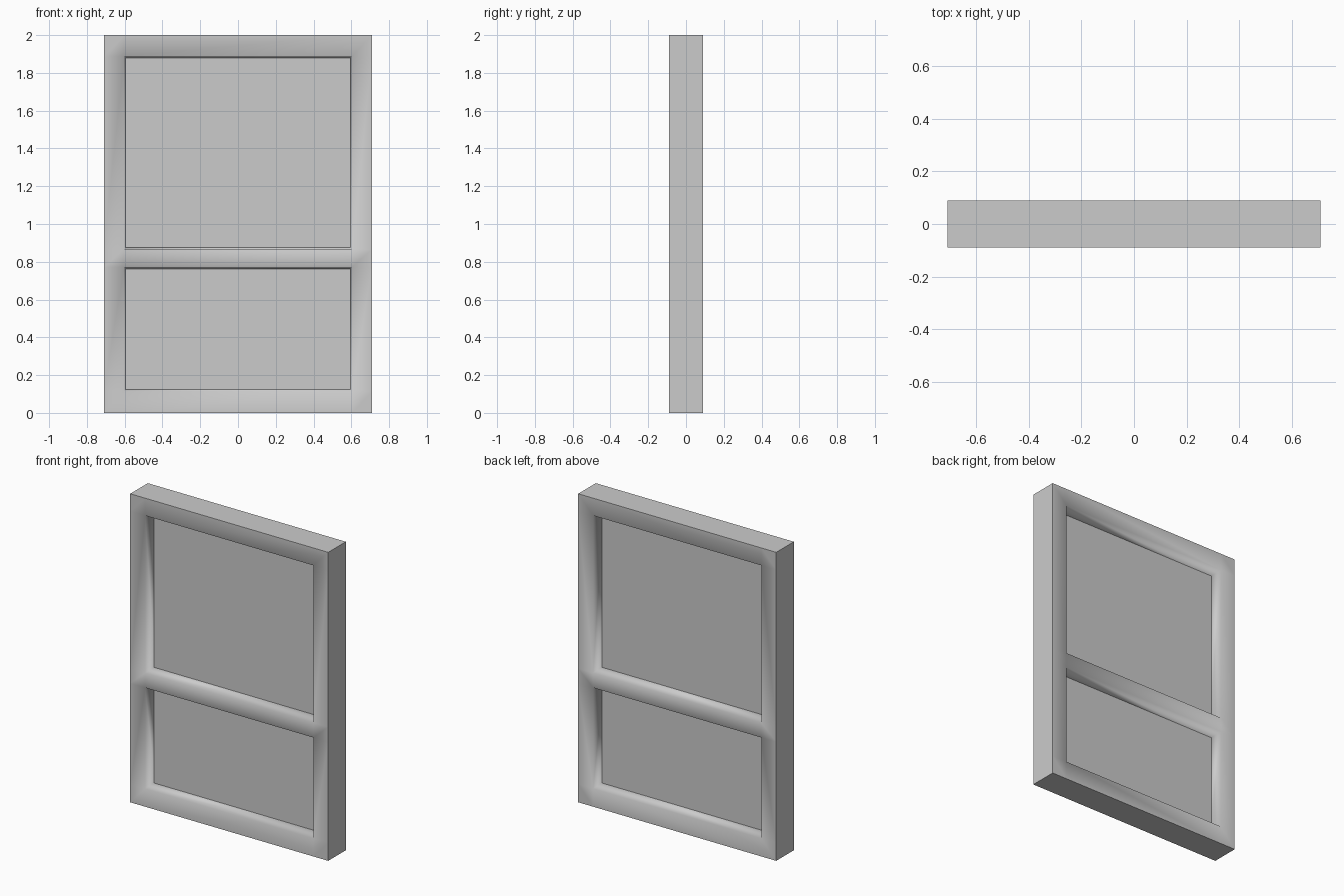
import bpy, bmesh

if "Cube" in bpy.data.objects:
    bpy.data.objects.remove(bpy.data.objects["Cube"])

W, D, H = 0.71, 0.09, 2.0          # half width, half depth, height
OPEN_X = 0.603                     # half width of openings at the front
OPENINGS = {"lower_pane": (0.117, 0.771), "upper_pane": (0.867, 1.887)}
TAPER = 0.009                      # reveals narrow slightly towards the glass


def mirror_y(obj):
    mod = obj.modifiers.new("Mirror", 'MIRROR')
    mod.use_axis = (False, True, False)
    mod.use_clip = True


def add_object(name, bm):
    mesh = bpy.data.meshes.new(name)
    bm.to_mesh(mesh)
    bm.free()
    obj = bpy.data.objects.new(name, mesh)
    bpy.context.collection.objects.link(obj)
    return obj


# Frame with cross rail: front face grid, leaving the two openings free
xs = [-W, -OPEN_X, OPEN_X, W]
zs = [0, *OPENINGS["lower_pane"], *OPENINGS["upper_pane"], H]
bm = bmesh.new()
grid = [[bm.verts.new((x, -D, z)) for x in xs] for z in zs]
for r in range(5):
    for c in range(3):
        if c == 1 and r in (1, 3):
            continue
        bm.faces.new((grid[r][c], grid[r][c + 1], grid[r + 1][c + 1], grid[r + 1][c]))

# Outer sides and tapered reveals, pulled back to the middle plane
border = [e for e in bm.edges if e.is_boundary]
new = bmesh.ops.extrude_edge_only(bm, edges=border)["geom"]
for v in (g for g in new if isinstance(g, bmesh.types.BMVert)):
    v.co.y = 0
    if abs(v.co.x) < W - 0.01 and 0.01 < v.co.z < H - 0.01:
        z0, z1 = next(o for o in OPENINGS.values() if o[0] - 0.01 < v.co.z < o[1] + 0.01)
        v.co.z += TAPER if v.co.z < (z0 + z1) / 2 else -TAPER
        v.co.x += TAPER if v.co.x < 0 else -TAPER
bmesh.ops.recalc_face_normals(bm, faces=bm.faces)
if next(f for f in bm.faces if abs(f.normal.y) > 0.9).normal.y > 0:
    bmesh.ops.reverse_faces(bm, faces=bm.faces)


# Crisp outer box, soft shading around the openings
def on_outside(e):
    a, b = (v.co for v in e.verts)
    return (abs(a.x + b.x) > 2 * W - 0.001 or a.z + b.z < 0.001
            or a.z + b.z > 2 * H - 0.001)


for f in bm.faces:
    f.smooth = True
for e in bm.edges:
    e.smooth = not on_outside(e)
frame = add_object("window_frame", bm)
mirror_y(frame)

# Thin panes set in the middle of the frame
for name, (z0, z1) in OPENINGS.items():
    bm = bmesh.new()
    bmesh.ops.create_cube(bm, size=1)
    for v in bm.verts:
        v.co.x *= 2 * (OPEN_X - TAPER + 0.003)
        v.co.y *= 0.02
        v.co.z = (z0 + z1) / 2 + v.co.z * (z1 - z0 - 2 * TAPER + 0.006)
    add_object(name, bm)
